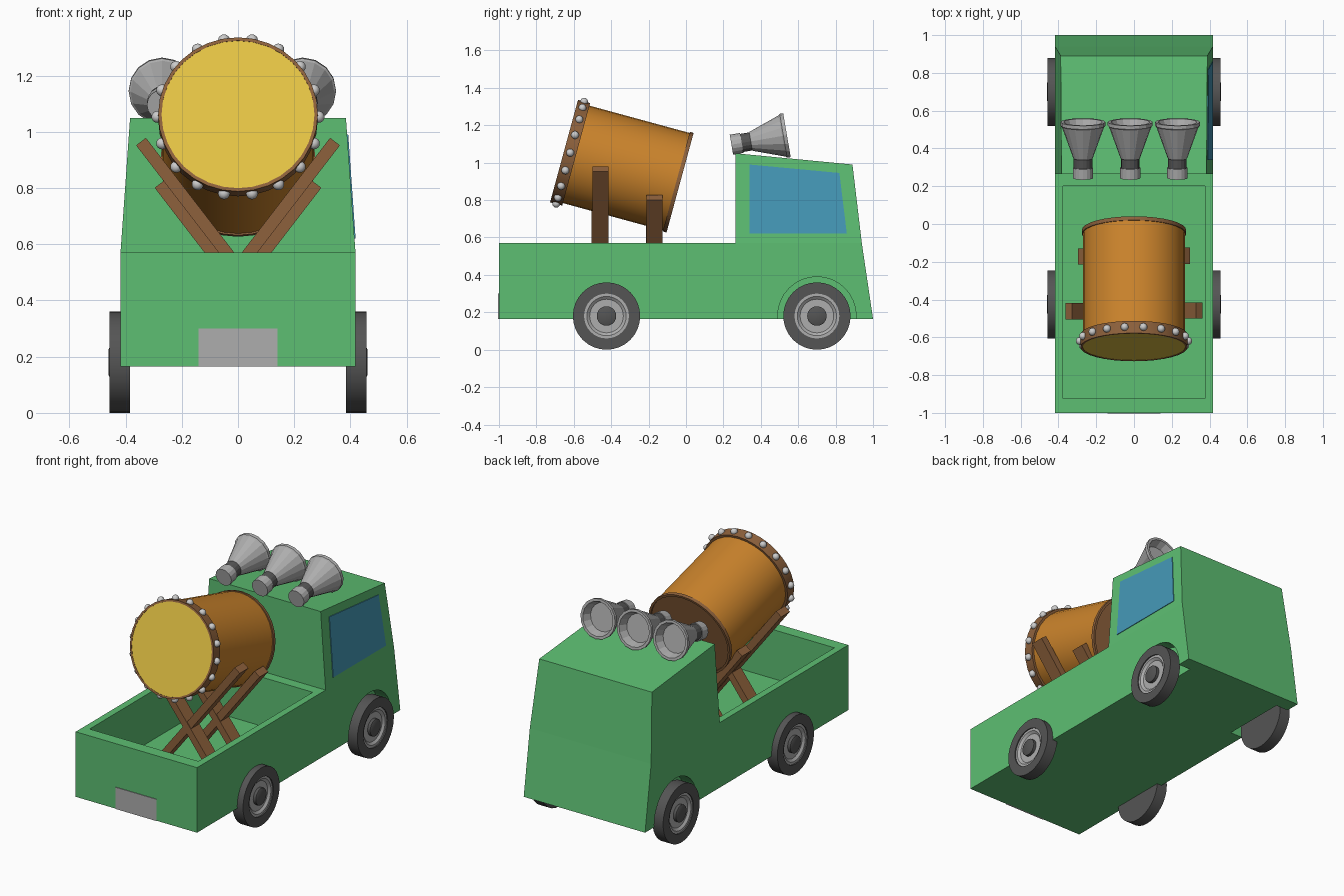
import bpy, bmesh
from math import pi, cos, sin, radians
from mathutils import Vector, Matrix

if "Cube" in bpy.data.objects:
    bpy.data.objects.remove(bpy.data.objects["Cube"])


def material(name, rgb):
    m = bpy.data.materials.new(name)
    m.diffuse_color = (*rgb, 1)
    m.use_nodes = True
    m.node_tree.nodes["Principled BSDF"].inputs["Base Color"].default_value = m.diffuse_color
    return m


GREEN = material("green_paint", (0.11, 0.52, 0.17))
ORANGE = material("orange_wood", (0.60, 0.23, 0.025))
BROWN = material("brown_wood", (0.27, 0.12, 0.045))
YELLOW = material("yellow_skin", (0.80, 0.56, 0.06))
BLUE = material("blue_glass", (0.06, 0.32, 0.48))
DARK = material("dark_rubber", (0.09, 0.09, 0.09))
LIGHT = material("light_metal", (0.42, 0.42, 0.42))


def finish(name, bm, mat=None, smooth=True):
    bmesh.ops.recalc_face_normals(bm, faces=bm.faces)
    me = bpy.data.meshes.new(name)
    bm.to_mesh(me)
    bm.free()
    ob = bpy.data.objects.new(name, me)
    bpy.context.collection.objects.link(ob)
    if mat:
        me.materials.append(mat)
    if smooth:
        bpy.ops.object.select_all(action='DESELECT')
        ob.select_set(True)
        bpy.context.view_layer.objects.active = ob
        bpy.ops.object.shade_smooth_by_angle(angle=radians(35))
    return ob


def lathe(name, profile, origin, direction, mat=None, n=32, smooth=True):
    """Spin (radius, distance along axis) points around a tilted axis."""
    bm = bmesh.new()
    vs = [bm.verts.new((r, 0, t)) for r, t in profile]
    es = [bm.edges.new(p) for p in zip(vs, vs[1:])]
    bmesh.ops.spin(bm, geom=vs + es, cent=(0, 0, 0), axis=(0, 0, 1), angle=2 * pi, steps=n)
    bmesh.ops.remove_doubles(bm, verts=bm.verts, dist=1e-5)
    rot = Vector(direction).to_track_quat('Z', 'Y').to_matrix().to_4x4()
    bm.transform(Matrix.Translation(origin) @ rot)
    return finish(name, bm, mat, smooth)


def box(name, center, size, mat=None, tilt=0):
    bm = bmesh.new()
    bmesh.ops.create_cube(bm, size=1)
    bm.transform(Matrix.Translation(center) @ Matrix.Rotation(tilt, 4, 'Y') @ Matrix.Diagonal((*size, 1)))
    return finish(name, bm, mat, False)


def prism(profile, x0, x1):
    """Extrude a (y, z) outline along x."""
    bm = bmesh.new()
    face = bm.faces.new([bm.verts.new((x0, y, z)) for y, z in profile])
    new = bmesh.ops.extrude_face_region(bm, geom=[face])['geom']
    bmesh.ops.translate(bm, verts=[g for g in new if isinstance(g, bmesh.types.BMVert)], vec=(x1 - x0, 0, 0))
    return bm


def cut(ob, cutter):
    mod = ob.modifiers.new("cut", 'BOOLEAN')
    mod.operation, mod.solver, mod.object = 'DIFFERENCE', 'EXACT', cutter
    bpy.context.view_layer.objects.active = ob
    bpy.ops.object.modifier_apply(modifier=mod.name)
    bpy.data.objects.remove(cutter)


# Truck body: side outline, split at the belt line so the cab can taper
W, BELT = 0.418, 0.57


def half_width(z):
    return W - 0.071 * max(0, z - BELT)


bm = prism([(-1, .165), (1, .165), (.94, BELT), (.89, .99), (.265, 1.05), (.265, BELT), (-1, BELT)], -W, W)
for f in [f for f in bm.faces if len(f.verts) == 7]:
    a, b = [v for v in f.verts if abs(v.co.z - BELT) < 1e-4 and v.co.y > 0]
    bmesh.utils.face_split(f, a, b)
for v in bm.verts:
    v.co.x = half_width(v.co.z) * (1 if v.co.x > 0 else -1)
body = finish("truck_body", bm, GREEN, False)

# Load bed hollow, leaving wheel housings standing inside
REAR, FRONT, AXLE = -0.425, 0.70, 0.18
hollow = box("bed_hollow", (0, -.3625, .5325), (.75, 1.125, .535))
hollow.hide_render = True
for s in (-1, 1):
    cut(hollow, lathe("housing", [(0, 0), (.22, 0), (.22, .2), (0, .2)], (s * .325, REAR, AXLE), (s, 0, 0)))
cut(body, hollow)

# Wheels and arches
for s, side in ((-1, "left"), (1, "right")):
    for y, end in ((REAR, "tail"), (FRONT, "cab")):
        cut(body, lathe("arch", [(0, 0), (.21, 0), (.21, .2), (0, .2)], (s * .332, y, AXLE), (s, 0, 0)))
        o, d, tag = (s * .385, y, AXLE), (s, 0, 0), f"{end}_{side}"
        lathe(f"tyre_{tag}", [(0, 0), (.18, 0), (.18, .073), (.12, .073), (.12, .05), (0, .05)], o, d, DARK)
        lathe(f"rim_{tag}", [(.12, .066), (.105, .066), (.09, .054), (0, .054)], o, d, LIGHT)
        lathe(f"hub_{tag}", [(.052, .05), (.052, .072), (.045, .076), (0, .076)], o, d, DARK)

# Side window and number plate
bm = prism([(.34, .99), (.82, .945), (.86, .62), (.34, .62)], -.004, .004)
for v in bm.verts:
    v.co.x += half_width(v.co.z)
finish("side_window", bm, BLUE, False)
box("number_plate", (0, -.999, .2325), (.28, .01, .135), LIGHT)

# Drum, pitched up towards the tail
start = Vector((0, -.652, 1.062))
axis = Vector((0, .62, -.169)).normalized()
lathe("drum_shell", [(0, .03), (.27, .03), (.27, .63), (0, .63)], start, axis, ORANGE)
lathe("drum_front_hoop", [(.272, .01), (.272, 0), (.284, 0), (.284, .067), (.265, .067)], start, axis, BROWN)
lathe("drum_skin", [(0, .002), (.273, .002), (.273, .02)], start, axis, YELLOW)
lathe("drum_back_hoop", [(.268, .622), (.276, .622), (.276, .643), (.262, .643), (.262, .632), (0, .632)],
      start, axis, BROWN)

# Studs around the hoop
side_dir = Vector((1, 0, 0))
up_dir = side_dir.cross(axis)
bm = bmesh.new()
for i in range(18):
    a = radians(10 + 20 * i)
    p = start + axis * .034 + (side_dir * sin(a) + up_dir * cos(a)) * .287
    bmesh.ops.create_uvsphere(bm, u_segments=12, v_segments=8, radius=.021, matrix=Matrix.Translation(p))
finish("drum_studs", bm)

# Crossed planks carrying the drum
for y, top_x, top_z, tag in ((-.46, .345, .965, "front"), (-.17, .279, .814, "rear")):
    d = Vector((.61, 0, .792))
    length = (top_z - .275) / d.z
    for s, side in ((-1, "left"), (1, "right")):
        mid = Vector((top_x, 0, top_z)) - d * length / 2
        box(f"{tag}_plank_{side}", (s * mid.x, y + s * .002, mid.z), (.044, .086, length), BROWN,
            s * radians(37.6))

# Roof horns
horn_dir = Vector((0, .297, .051)).normalized()
for i, x in enumerate((-.27, -.02, .23)):
    o = Vector((x, .243, 1.096))
    lathe(f"horn_bell_{i}", [(.045, .1), (.052, .108), (.112, .275), (.119, .282), (.119, .301), (.103, .301),
                             (.085, .25), (0, .25)], o, horn_dir, LIGHT, 16, False)
    lathe(f"horn_collar_{i}", [(0, .05), (.049, .05), (.049, .112), (0, .112)], o, horn_dir, DARK, 16, False)
    lathe(f"horn_driver_{i}", [(0, 0), (.054, 0), (.054, .056), (0, .056)], o, horn_dir, LIGHT, 16, False)
